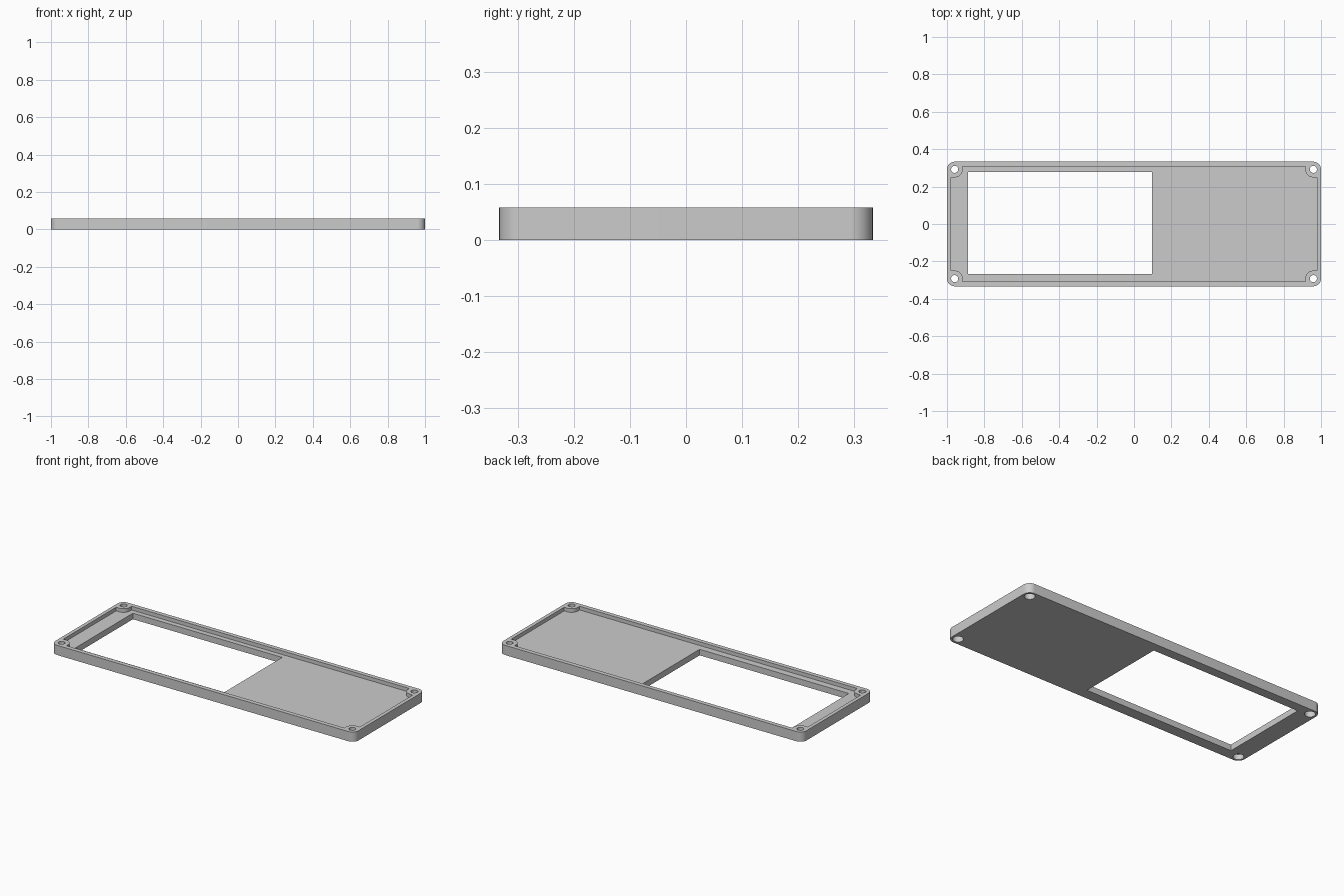
import bpy, bmesh, math

cube = bpy.data.objects.get("Cube")
if cube:
    bpy.data.objects.remove(cube, do_unlink=True)

HALF_X, HALF_Y, HEIGHT, FLOOR = 1.0, 0.333, 0.058, 0.036
SCREW_X, SCREW_Y = 0.959, 0.292
CORNER_R = 0.041
BOSS_R = 0.043
OVER = 0.02

grey = bpy.data.materials.new("plain grey")
grey.use_nodes = True
colour = (0.6, 0.6, 0.6, 1)
grey.diffuse_color = colour
grey.node_tree.nodes["Principled BSDF"].inputs["Base Color"].default_value = colour


def arc(cx, cy, r, start, end, steps=12):
    angles = [math.radians(start + (end - start) * i / steps) for i in range(steps + 1)]
    return [(cx + r * math.cos(a), cy + r * math.sin(a)) for a in angles]


def four_corners(quarter):
    """Mirror a counter-clockwise quarter outline into a closed loop."""
    half = quarter + [(-x, y) for x, y in reversed(quarter)]
    return half + [(-x, -y) for x, y in half]


def prism(name, outline, z0, z1):
    bm = bmesh.new()
    face = bm.faces.new([bm.verts.new((x, y, z0)) for x, y in outline])
    top = bmesh.ops.extrude_face_region(bm, geom=[face])["geom"]
    bmesh.ops.translate(bm, vec=(0, 0, z1 - z0),
                        verts=[v for v in top if isinstance(v, bmesh.types.BMVert)])
    bmesh.ops.recalc_face_normals(bm, faces=bm.faces)
    mesh = bpy.data.meshes.new(name)
    bm.to_mesh(mesh)
    bm.free()
    obj = bpy.data.objects.new(name, mesh)
    bpy.context.collection.objects.link(obj)
    mesh.materials.append(grey)
    return obj


def cut(target, cutter):
    cutter.hide_render = True
    bpy.context.view_layer.objects.active = target
    mod = target.modifiers.new("cut", 'BOOLEAN')
    mod.operation = 'DIFFERENCE'
    mod.solver = 'EXACT'
    mod.object = cutter
    bpy.ops.object.modifier_apply(modifier=mod.name)
    bpy.data.objects.remove(cutter, do_unlink=True)


# Rounded slab
lid = prism("bezel_lid", four_corners(
    arc(HALF_X - CORNER_R, HALF_Y - CORNER_R, CORNER_R, 0, 90)), 0, HEIGHT)

# Shallow recess that leaves a thin rim and four screw bosses
rim_x, rim_y = 0.978, 0.307
pocket = [(rim_x, SCREW_Y - BOSS_R)]
pocket += arc(SCREW_X, SCREW_Y, BOSS_R, 270, 180)
pocket += [(SCREW_X - BOSS_R, rim_y)]
cut(lid, prism("recess_cutter", four_corners(pocket), FLOOR, HEIGHT + OVER))

# Rectangular screen window
left, right, front, back = -0.887, 0.097, -0.267, 0.277
cut(lid, prism("window_cutter", [(left, front), (right, front), (right, back), (left, back)],
               -OVER, HEIGHT + OVER))

# Screw holes with wider counterbores underneath
for sx in (-1, 1):
    for sy in (-1, 1):
        for radius, top in ((0.019, HEIGHT + OVER), (0.029, 0.032)):
            ring = arc(sx * SCREW_X, sy * SCREW_Y, radius, 0, 360, 32)[:-1]
            cut(lid, prism("hole_cutter", ring, -OVER, top))

bpy.ops.object.select_all(action='DESELECT')
lid.select_set(True)
bpy.context.view_layer.objects.active = lid
bpy.ops.object.shade_smooth_by_angle(angle=math.radians(30))
